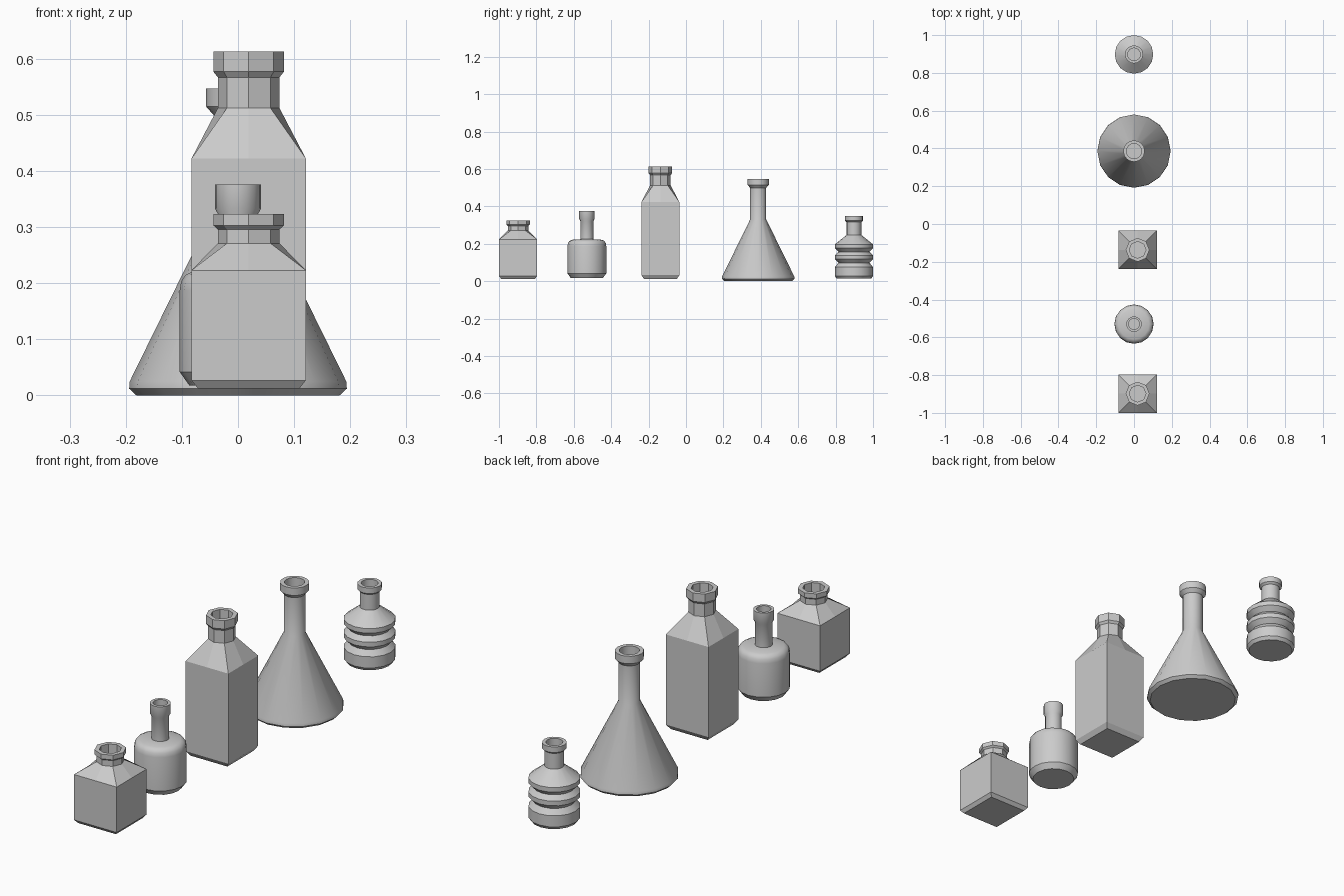
import bpy, bmesh, math

if "Cube" in bpy.data.objects:
    bpy.data.objects.remove(bpy.data.objects["Cube"])


def bottle(name, centre, profile, sides, square_rings=0, smooth=False):
    """Stack rings (size, z) into a closed skin; the first square_rings are square."""
    bm = bmesh.new()
    rings = []
    for i, (r, z) in enumerate(profile):
        ring = []
        for k in range(sides):
            a = 2 * math.pi * k / sides
            c, s = math.cos(a), math.sin(a)
            d = r / max(abs(c), abs(s)) if i < square_rings else r
            ring.append(bm.verts.new((centre[0] + d * c, centre[1] + d * s, z)))
        rings.append(ring)
    for lo, hi in zip(rings, rings[1:]):
        for k in range(sides):
            n = (k + 1) % sides
            bm.faces.new((lo[k], lo[n], hi[n], hi[k]))
    bm.faces.new(rings[0][::-1])
    bm.faces.new(rings[-1])
    mesh = bpy.data.meshes.new(name)
    bm.to_mesh(mesh)
    bm.free()
    ob = bpy.data.objects.new(name, mesh)
    bpy.context.collection.objects.link(ob)
    if smooth:
        bpy.ops.object.select_all(action='DESELECT')
        ob.select_set(True)
        bpy.context.view_layer.objects.active = ob
        bpy.ops.object.shade_smooth_by_angle(angle=math.radians(30))
    return ob


def neck(r, lip, z0, z1, z2, top):
    """Neck, flared lip and open mouth with a hollow running down the neck."""
    hole = lip * 0.7
    return [(r, z0), (r, z1), (lip, z2), (lip, top), (hole, top), (hole, z0)]


# Square bottles with octagonal necks
bottle("small_square_bottle", (0.019, -0.898),
       [(0.09, 0.012), (0.102, 0.027), (0.102, 0.223)]
       + neck(0.055, 0.063, 0.271, 0.296, 0.303, 0.323), 8, square_rings=3)
bottle("tall_square_bottle", (0.019, -0.137),
       [(0.088, 0.012), (0.102, 0.033), (0.102, 0.422)]
       + neck(0.055, 0.063, 0.512, 0.567, 0.577, 0.613), 8, square_rings=3)

# Round bottle with domed shoulder
bottle("round_bottle", (0, -0.53),
       [(0.087, 0.018), (0.104, 0.042), (0.104, 0.187), (0.101, 0.204),
        (0.093, 0.215), (0.08, 0.221)]
       + neck(0.035, 0.041, 0.224, 0.322, 0.333, 0.376), 16, smooth=True)

# Conical flask
bottle("conical_flask", (0, 0.386),
       [(0.181, 0.0), (0.194, 0.012), (0.193, 0.025)]
       + neck(0.043, 0.057, 0.33, 0.499, 0.515, 0.547), 16, smooth=True)

# Ribbed bottle: base band, two ribs and a sloped shoulder
ribs = [(0.092, 0.013), (0.102, 0.027), (0.102, 0.075)]
for z in (0.098, 0.157):
    ribs += [(0.083, z), (0.102, z + 0.02), (0.102, z + 0.04)]
bottle("ribbed_bottle", (0, 0.898),
       ribs + neck(0.039, 0.048, 0.247, 0.315, 0.323, 0.347), 16, smooth=True)
